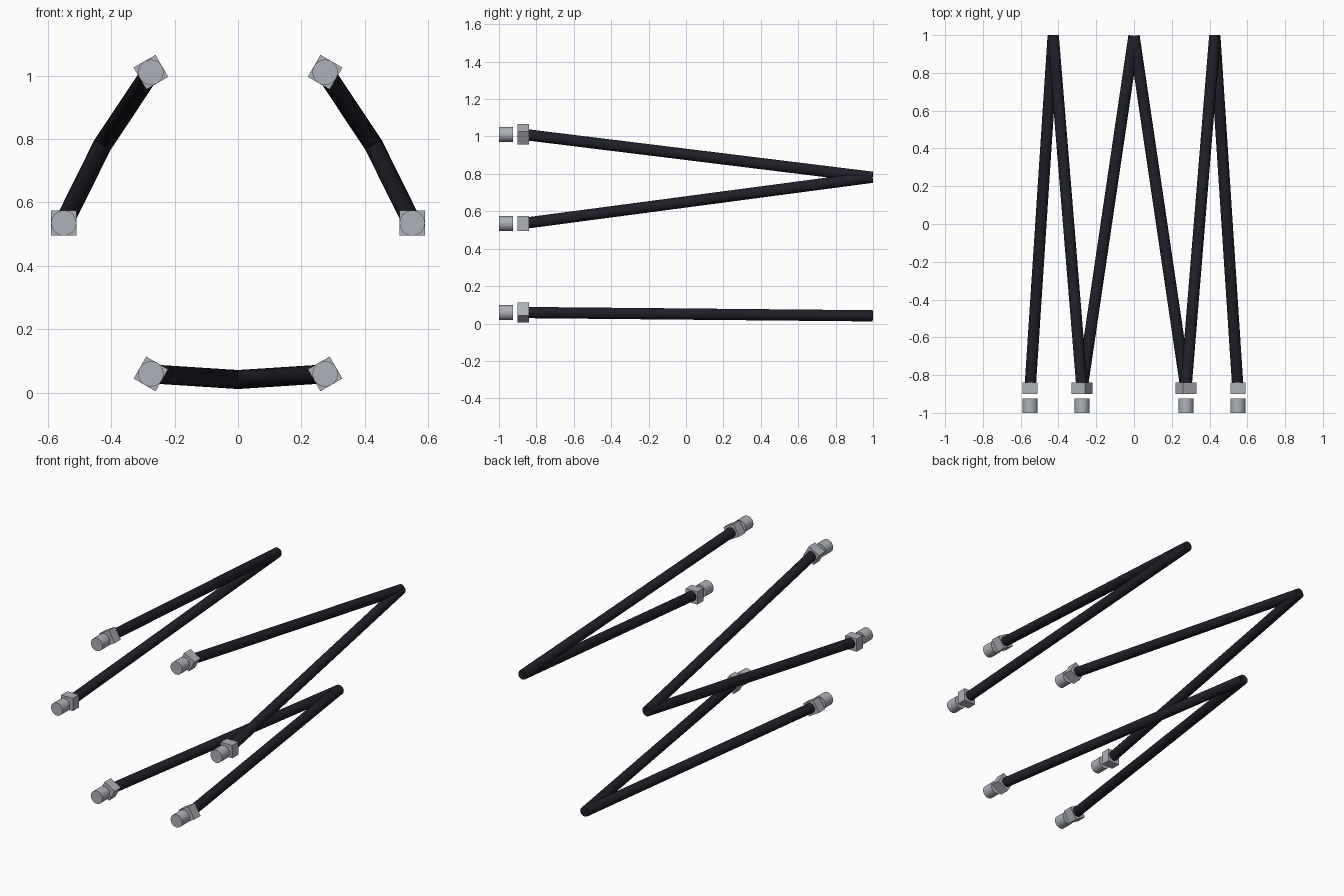
import bpy, math
from mathutils import Vector, Matrix

if "Cube" in bpy.data.objects:
    bpy.data.objects.remove(bpy.data.objects["Cube"])


def material(name, rgb):
    m = bpy.data.materials.new(name)
    m.diffuse_color = (*rgb, 1)
    m.use_nodes = True
    m.node_tree.nodes["Principled BSDF"].inputs["Base Color"].default_value = m.diffuse_color
    return m


METAL = material("light grey metal", (0.42, 0.44, 0.48))
BLACK = material("blue black", (0.014, 0.014, 0.022))

CENTRE_Z = 0.535
BASE_R, TIP_R = 0.55, 0.494   # ring radii of the feet and of the strut tips


def ring_point(radius, degrees, y):
    a = math.radians(degrees)
    return Vector((radius * math.cos(a), y, CENTRE_Z + radius * math.sin(a)))


def cylinder(name, start, end, radius, mat):
    """Closed smooth cylinder between two points."""
    d = end - start
    bpy.ops.mesh.primitive_cylinder_add(
        vertices=24, radius=radius, depth=d.length, location=(start + end) / 2,
        rotation=d.to_track_quat('Z', 'Y').to_euler())
    ob = bpy.context.object
    ob.name = name
    ob.data.materials.append(mat)
    bpy.ops.object.shade_smooth_by_angle(angle=math.radians(35))


def block(name, centre, size, degrees):
    """Box turned around the y axis to follow the ring."""
    bpy.ops.mesh.primitive_cube_add(size=1, location=centre,
                                    rotation=(0, -math.radians(degrees), 0))
    ob = bpy.context.object
    ob.name = name
    ob.data.transform(Matrix.Diagonal((*size, 1)))
    ob.data.materials.append(mat := METAL)


# Six struts, meeting in pairs at the tips
for angle, tip in ((0, 30), (60, 30), (120, 150), (180, 150), (240, 270), (300, 270)):
    joint = ring_point(BASE_R, angle, -0.87)
    # end cap
    cylinder(f"end_cap_{angle}", ring_point(BASE_R, angle, -1.0),
             ring_point(BASE_R, angle, -0.925), 0.04, METAL)
    # square joint block
    block(f"joint_block_{angle}", joint, (0.08, 0.06, 0.08), angle)
    # strut rod
    cylinder(f"strut_{angle}", joint, ring_point(TIP_R, tip, 0.996), 0.03, BLACK)
